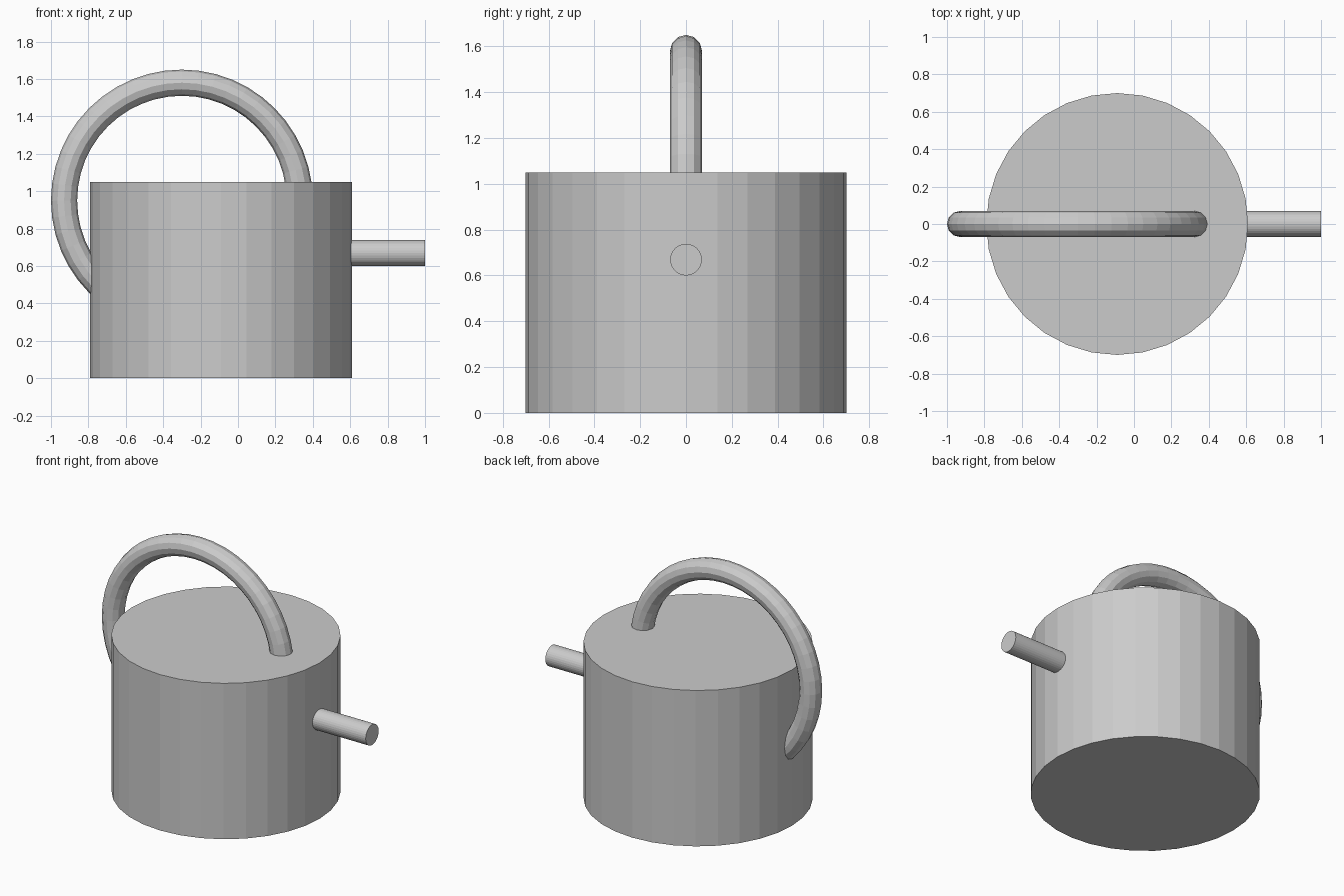
import bpy
from math import radians

if "Cube" in bpy.data.objects:
    bpy.data.objects.remove(bpy.data.objects["Cube"])


def cylinder(name, radius, length, centre, rotation=(0, 0, 0), sides=32):
    bpy.ops.mesh.primitive_cylinder_add(vertices=sides, radius=radius, depth=length,
                                        location=centre, rotation=rotation)
    bpy.context.object.name = name
    return bpy.context.object


# Drum-shaped body standing on the floor
cylinder("body", 0.70, 1.05, (-0.09, 0, 0.525))

# Short straight spout, rooted slightly inside the body wall
spout_start, spout_end = 0.50, 1.0
cylinder("spout", 0.069, spout_end - spout_start,
         ((spout_start + spout_end) / 2, 0, 0.669), (0, radians(90), 0))

# Ring handle, its lower part running through the body
bpy.ops.mesh.primitive_torus_add(major_radius=0.63, minor_radius=0.07,
                                 major_segments=48, minor_segments=12,
                                 location=(-0.30, 0, 0.95),
                                 rotation=(radians(90), 0, 0))
bpy.context.object.name = "handle"
